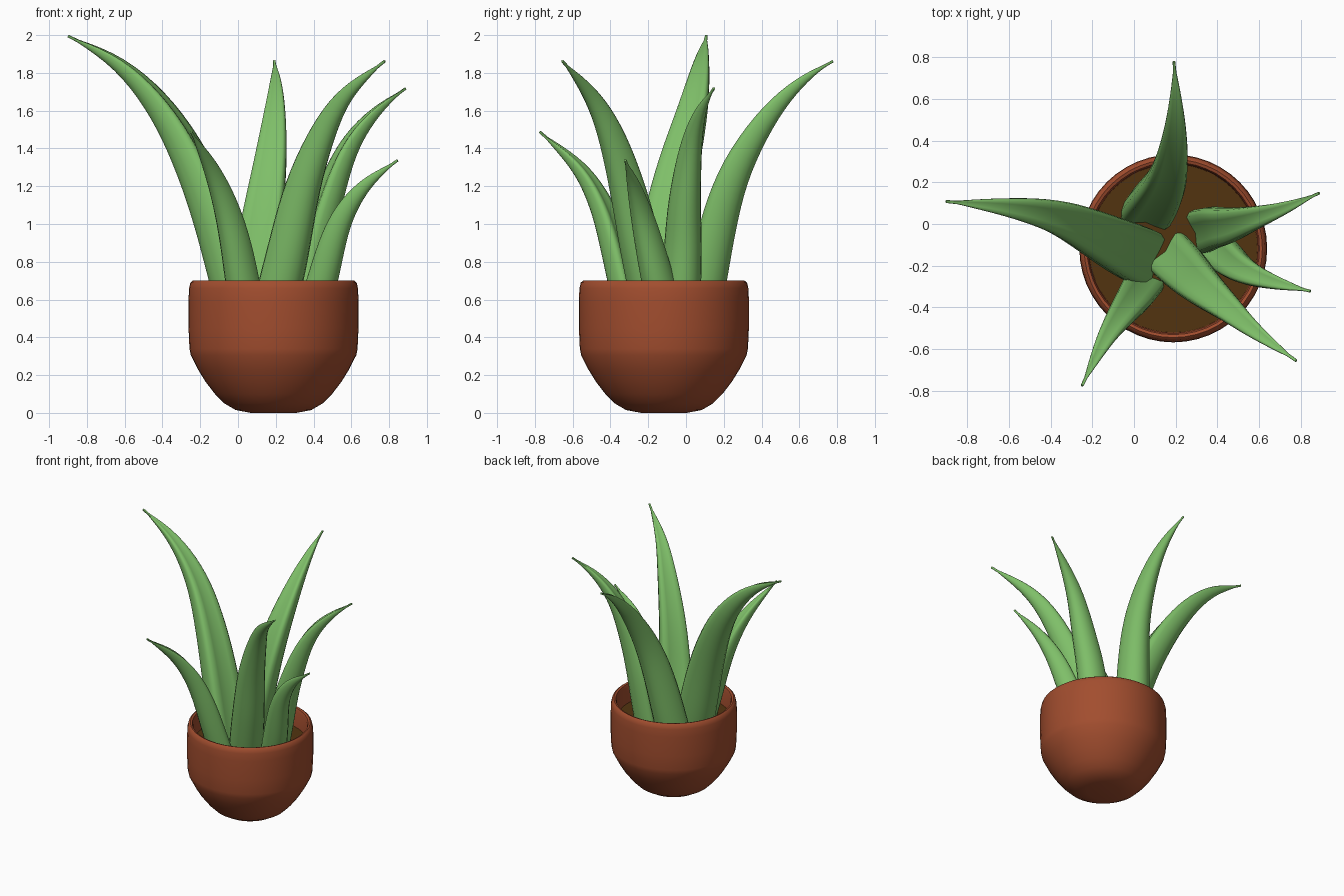
import bpy, bmesh, math
from mathutils import Vector

if "Cube" in bpy.data.objects:
    bpy.data.objects.remove(bpy.data.objects["Cube"])

CX, CY = 0.188, -0.117


def material(name, rgb):
    m = bpy.data.materials.new(name)
    m.diffuse_color = (*rgb, 1)
    m.use_nodes = True
    m.node_tree.nodes["Principled BSDF"].inputs["Base Color"].default_value = m.diffuse_color
    return m


def finish(name, bm, mat, angle):
    bmesh.ops.remove_doubles(bm, verts=bm.verts, dist=1e-5)
    bmesh.ops.recalc_face_normals(bm, faces=bm.faces)
    me = bpy.data.meshes.new(name)
    bm.to_mesh(me)
    bm.free()
    ob = bpy.data.objects.new(name, me)
    bpy.context.collection.objects.link(ob)
    me.materials.append(mat)
    bpy.ops.object.select_all(action='DESELECT')
    ob.select_set(True)
    bpy.context.view_layer.objects.active = ob
    bpy.ops.object.shade_smooth_by_angle(angle=math.radians(angle))
    return ob


def skin(bm, rings):
    """Bridge closed rings of equal size."""
    n = len(rings[0])
    for a, b in zip(rings, rings[1:]):
        for i in range(n):
            j = (i + 1) % n
            bm.faces.new((a[i], a[j], b[j], b[i]))


def lathe(name, profile, mat, angle, caps, n=48):
    bm = bmesh.new()
    rings = [[bm.verts.new((CX + r * math.cos(2 * math.pi * i / n),
                            CY + r * math.sin(2 * math.pi * i / n), z))
              for i in range(n)] for r, z in profile]
    skin(bm, rings)
    for k in caps:
        bm.faces.new(rings[k])
    return finish(name, bm, mat, angle)


def spline(pts, t):
    """Catmull-Rom through pts, t in 0..1."""
    n = len(pts) - 1
    i = min(int(t * n), n - 1)
    u = t * n - i
    b, c = pts[i], pts[i + 1]
    a = pts[i - 1] if i > 0 else 2 * b - c
    d = pts[i + 2] if i + 2 <= n else 2 * c - b
    return 0.5 * (2 * b + (c - a) * u + (2 * a - 5 * b + 4 * c - d) * u**2
                  + (3 * b - a - 3 * c + d) * u**3)


def section():
    """Leaf cross-section: rounded outside, shallow groove inside (unit box)."""
    out = [(0.5 * math.cos(math.pi * k / 10), 0.22 - 0.72 * math.sin(math.pi * k / 10))
           for k in range(11)]
    inner = [(-0.48, 0.36), (-0.40, 0.46), (-0.22, 0.43), (0, 0.37),
             (0.22, 0.43), (0.40, 0.46), (0.48, 0.36)]
    return out + inner


def leaf(name, pts, width, mat):
    pts = [Vector(p) for p in pts]
    # carry the root down below the soil
    pts.insert(0, pts[0] + (pts[0] - pts[1]) * (0.18 / (pts[1].z - pts[0].z)))
    steps = 30
    path = [spline(pts, k / steps) for k in range(steps + 1)]
    for _ in range(6):
        path = [path[0]] + [(a + 2 * b + c) / 4 for a, b, c in
                            zip(path, path[1:], path[2:])] + [path[-1]]
    lens = [0.0]
    for a, b in zip(path, path[1:]):
        lens.append(lens[-1] + (b - a).length)
    lean = pts[-1] - pts[0]
    side = Vector((-lean.y, lean.x, 0)).normalized()
    bm = bmesh.new()
    rings = []
    for k, p in enumerate(path):
        tan = (path[min(k + 1, steps)] - path[max(k - 1, 0)]).normalized()
        s = (side - tan * side.dot(tan)).normalized()
        up = tan.cross(s)
        if up.z < 0:
            up = -up
        t = lens[k] / lens[-1]
        w = max(width * (1 - t**1.9), 0.014)
        d = max(0.84 * width * (1 - t**2.1), 0.014)
        rings.append([bm.verts.new(p + s * (x * w) + up * (y * d)) for x, y in section()])
    skin(bm, rings)
    bm.faces.new(rings[0])
    bm.faces.new(rings[-1])
    return finish(name, bm, mat, 70)


clay = material("terracotta", (0.36, 0.075, 0.028))
earth = material("soil", (0.085, 0.034, 0.005))
green = material("leaf_green", (0.21, 0.52, 0.14))

# Pot: rounded bowl, straight wall, soft rim and inner wall
lathe("pot", [(0.12, 0), (0.2, 0.015), (0.26, 0.05), (0.31, 0.1), (0.36, 0.165),
              (0.4, 0.23), (0.438, 0.305), (0.445, 0.34), (0.45, 0.45), (0.45, 0.6),
              (0.447, 0.66), (0.44, 0.69), (0.427, 0.7), (0.413, 0.695), (0.406, 0.675),
              (0.403, 0.53)], clay, 50, [0])

# Soil disc
lathe("soil", [(0.404, 0.5), (0.404, 0.55)], earth, 30, [0, 1])

# Leaves: centre lines from rim height to tip
leaf("left_tall_leaf", [(-.035, -.13, .7), (-.12, -.09, 1.0), (-.235, -.03, 1.3),
                        (-.4, .045, 1.6), (-.63, .085, 1.85), (-.9, .108, 1.995)], .28, green)
leaf("back_leaf", [(.09, .115, .7), (.13, .175, 1.0), (.175, .27, 1.3),
                   (.2, .455, 1.6), (.2, .635, 1.775), (.192, .778, 1.862)], .245, green)
leaf("right_leaf", [(.385, -.015, .7), (.42, -.005, .9), (.475, 0, 1.1), (.58, .03, 1.4),
                    (.735, .08, 1.6), (.887, .148, 1.717)], .215, green)
leaf("right_small_leaf", [(.455, -.16, .7), (.54, -.23, 1.0), (.67, -.28, 1.2),
                          (.845, -.322, 1.337)], .18, green)
leaf("front_right_leaf", [(.245, -.215, .7), (.29, -.26, .9), (.355, -.325, 1.2),
                          (.465, -.415, 1.5), (.585, -.52, 1.7), (.777, -.655, 1.862)], .24, green)
leaf("front_left_leaf", [(.01, -.34, .7), (-.025, -.39, .9), (-.075, -.455, 1.1),
                         (-.15, -.57, 1.3), (-.249, -.774, 1.487)], .185, green)
